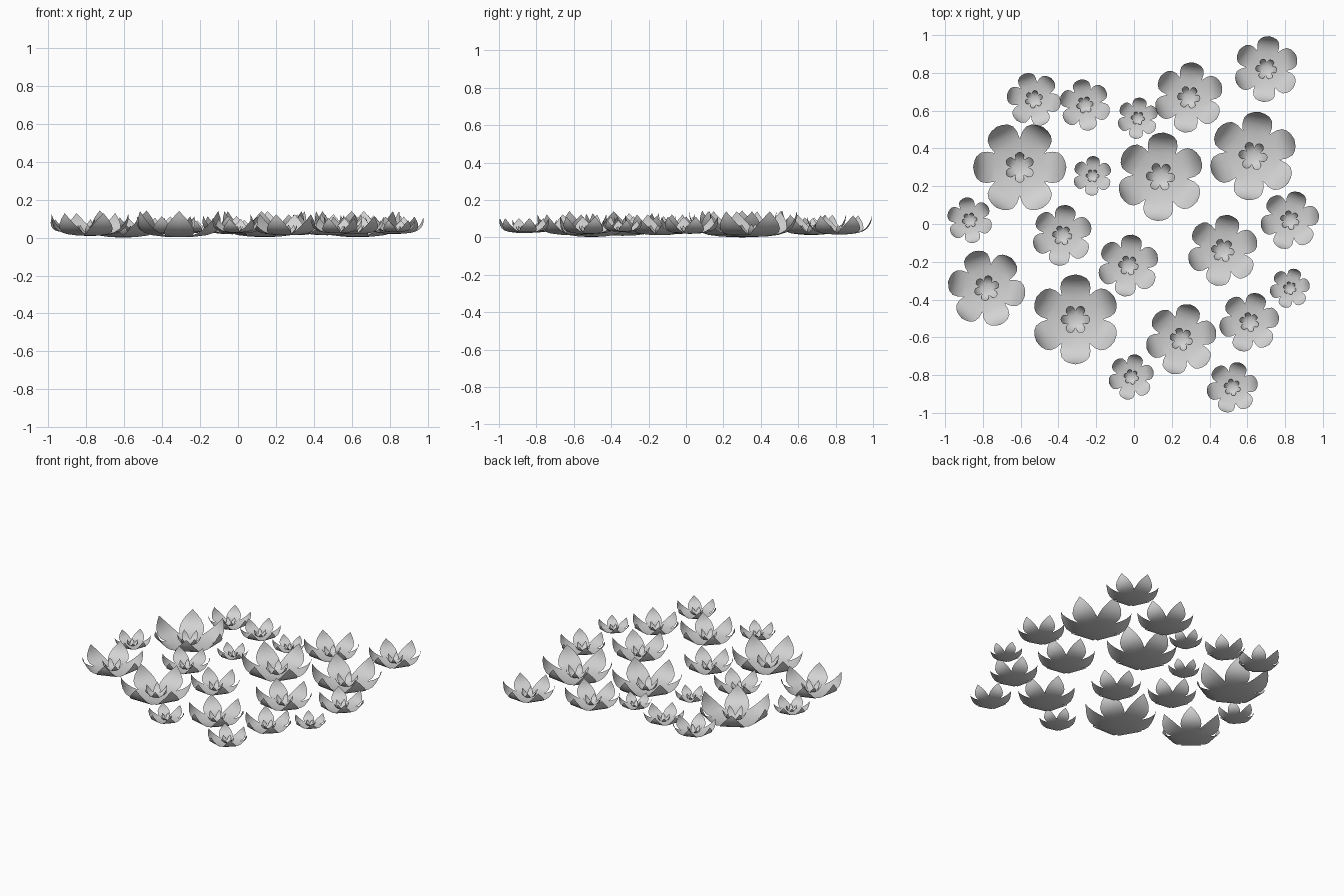
import bpy
import bmesh
from math import cos, sin, radians, tan, pi

if "Cube" in bpy.data.objects:
    bpy.data.objects.remove(bpy.data.objects["Cube"], do_unlink=True)

PETALS = 6

# One grey colour for every petal
petal_grey = bpy.data.materials.new("petal_grey")
petal_grey.use_nodes = True
GREY = (0.65, 0.65, 0.65, 1.0)
petal_grey.diffuse_color = GREY
petal_grey.node_tree.nodes["Principled BSDF"].inputs["Base Color"].default_value = GREY


def petal_ring_mesh(name, profile):
    """Ring of petals; profile rows are radius, height, half width.
    Rows without a width fill the whole sector, so neighbours join there."""
    mesh = bpy.data.meshes.new(name)
    bm = bmesh.new()
    for index in range(PETALS):
        turn = index * 2 * pi / PETALS
        previous = None
        for radius, height, width in profile:
            if width is None:
                width = radius * tan(pi / PETALS)
            row = []
            for side in (-1, 0, 1):
                across = side * width
                x = radius * cos(turn) - across * sin(turn)
                y = radius * sin(turn) + across * cos(turn)
                row.append(bm.verts.new((x, y, height)))
            if previous:
                for i in range(2):
                    bm.faces.new((previous[i], row[i], row[i + 1], previous[i + 1]))
            previous = row
    # Join the petals at the heart and along the seams, and close the tips
    bmesh.ops.remove_doubles(bm, verts=bm.verts, dist=0.001)
    for face in bm.faces:
        face.smooth = True
    bm.to_mesh(mesh)
    bm.free()
    mesh.materials.append(petal_grey)
    return mesh


# Wide cupped outer petals with upright pointed tips
outer_mesh = petal_ring_mesh("outer_petals", [
    (0, 0, 0), (0.28, 0.01, None), (0.53, 0.045, None), (0.7, 0.1, 0.335),
    (0.83, 0.19, 0.315), (0.92, 0.31, 0.24), (0.97, 0.43, 0.14), (1, 0.58, 0)])

# Small heart of narrower petals, turned half a step
inner_mesh = petal_ring_mesh("inner_petals", [
    (0, 0.02, 0), (0.1, 0.025, None), (0.16, 0.045, None), (0.22, 0.08, 0.095),
    (0.28, 0.15, 0.085), (0.315, 0.22, 0.05), (0.33, 0.29, 0)])

# Flowers: centre x, centre y, radius, direction of one petal in degrees
FLOWERS = [
    (0.70, 0.82, 0.175, 85), (-0.53, 0.66, 0.145, 50), (-0.26, 0.63, 0.137, 100),
    (0.02, 0.56, 0.11, 83), (0.29, 0.67, 0.187, 83), (-0.605, 0.30, 0.247, 0),
    (-0.22, 0.255, 0.105, 87), (0.14, 0.25, 0.235, 86), (0.63, 0.36, 0.236, 82),
    (-0.87, 0.02, 0.122, 100), (-0.38, -0.06, 0.162, 82), (0.825, 0.02, 0.157, 72),
    (-0.03, -0.22, 0.165, 82), (0.47, -0.14, 0.19, 80), (-0.78, -0.34, 0.207, 50),
    (-0.31, -0.505, 0.238, 90), (0.25, -0.61, 0.19, 75), (0.61, -0.52, 0.16, 72),
    (0.825, -0.34, 0.107, 72), (-0.015, -0.81, 0.122, 76), (0.52, -0.865, 0.137, 72),
]


def place(name, mesh, x, y, z, size, angle):
    part = bpy.data.objects.new(name, mesh)
    part.location = (x, y, z)
    part.scale = (size, size, size)
    part.rotation_euler.z = angle
    bpy.context.scene.collection.objects.link(part)


for number, (x, y, size, degrees) in enumerate(FLOWERS, 1):
    # Flowers float at a shared level, so larger ones reach lower
    base = 0.052 - 0.21 * size
    angle = radians(degrees)
    place(f"flower_{number}_outer_petals", outer_mesh, x, y, base, size, angle)
    place(f"flower_{number}_inner_petals", inner_mesh, x, y, base, size, angle + pi / PETALS)
